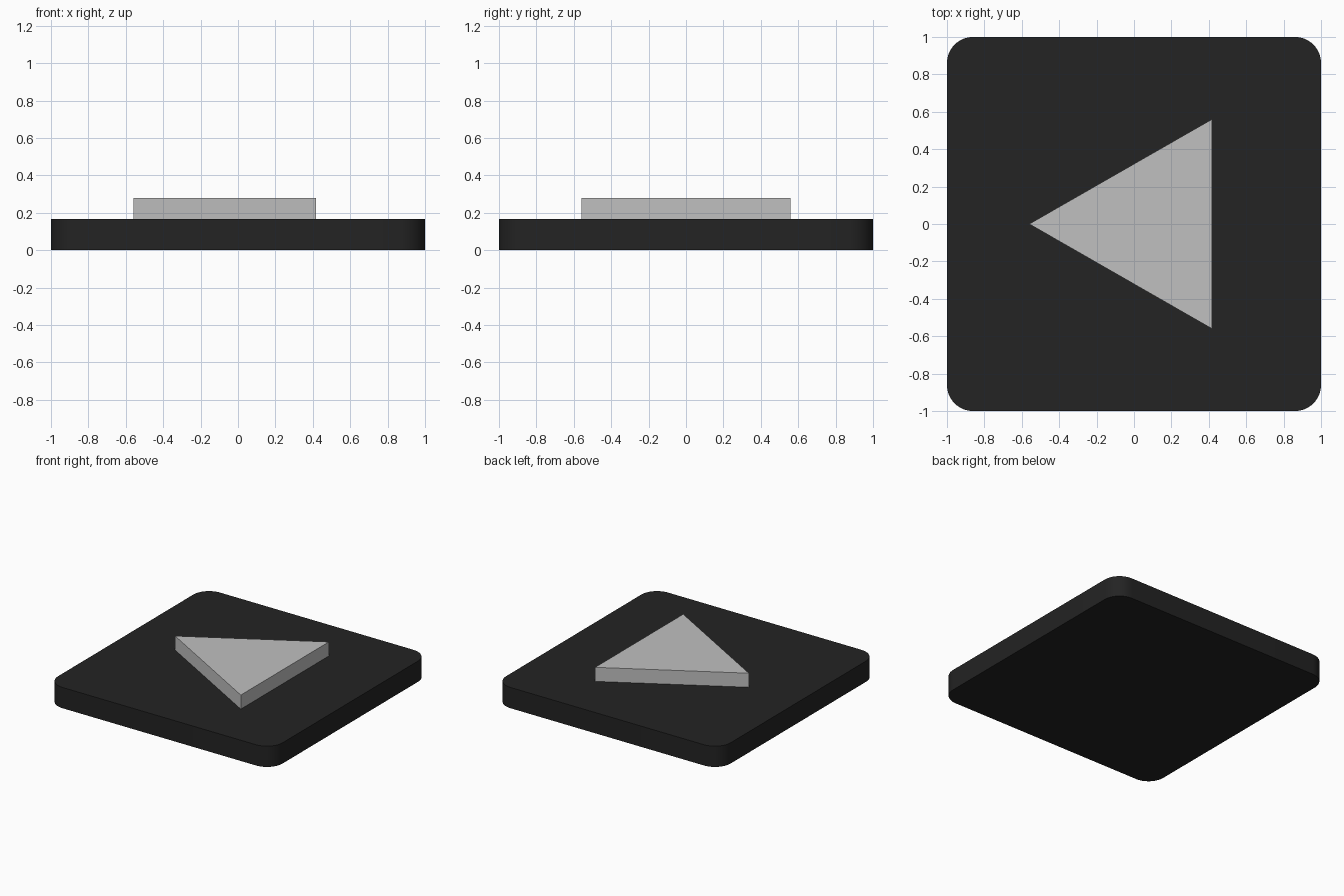
import bpy
from math import cos, sin, pi

cube = bpy.data.objects.get("Cube")
if cube:
    bpy.data.objects.remove(cube, do_unlink=True)


def make_material(name, value):
    mat = bpy.data.materials.new(name)
    mat.use_nodes = True
    color = (value, value, value, 1)
    mat.diffuse_color = color
    mat.node_tree.nodes["Principled BSDF"].inputs["Base Color"].default_value = color
    return mat


def make_prism(name, outline, bottom, top, mat):
    """Closed prism from a counter-clockwise outline."""
    n = len(outline)
    verts = [(x, y, z) for z in (bottom, top) for x, y in outline]
    faces = [tuple(reversed(range(n))), tuple(range(n, 2 * n))]
    faces += [(i, (i + 1) % n, n + (i + 1) % n, n + i) for i in range(n)]
    mesh = bpy.data.meshes.new(name)
    mesh.from_pydata(verts, [], faces)
    mesh.materials.append(mat)
    obj = bpy.data.objects.new(name, mesh)
    bpy.context.collection.objects.link(obj)
    return obj


def rounded_square(half, radius, steps):
    points = []
    for corner, (sx, sy) in enumerate([(1, 1), (-1, 1), (-1, -1), (1, -1)]):
        for i in range(steps + 1):
            a = (corner + i / steps) * pi / 2
            points.append((sx * (half - radius) + radius * cos(a),
                           sy * (half - radius) + radius * sin(a)))
    return points


black = make_material("Matte black", 0.0168)
grey = make_material("Light grey", 0.53)

# Base tile with rounded corners
base = make_prism("base_plate", rounded_square(1, 0.14, 16), 0, 0.167, black)
bpy.ops.object.select_all(action="DESELECT")
base.select_set(True)
bpy.context.view_layer.objects.active = base
bpy.ops.object.shade_smooth_by_angle(angle=pi / 6)

# Raised triangle pointing to the right side
triangle = [(-0.56, 0), (0.417, -0.56), (0.417, 0.56)]
make_prism("raised_triangle", triangle, 0.167, 0.28, grey)
